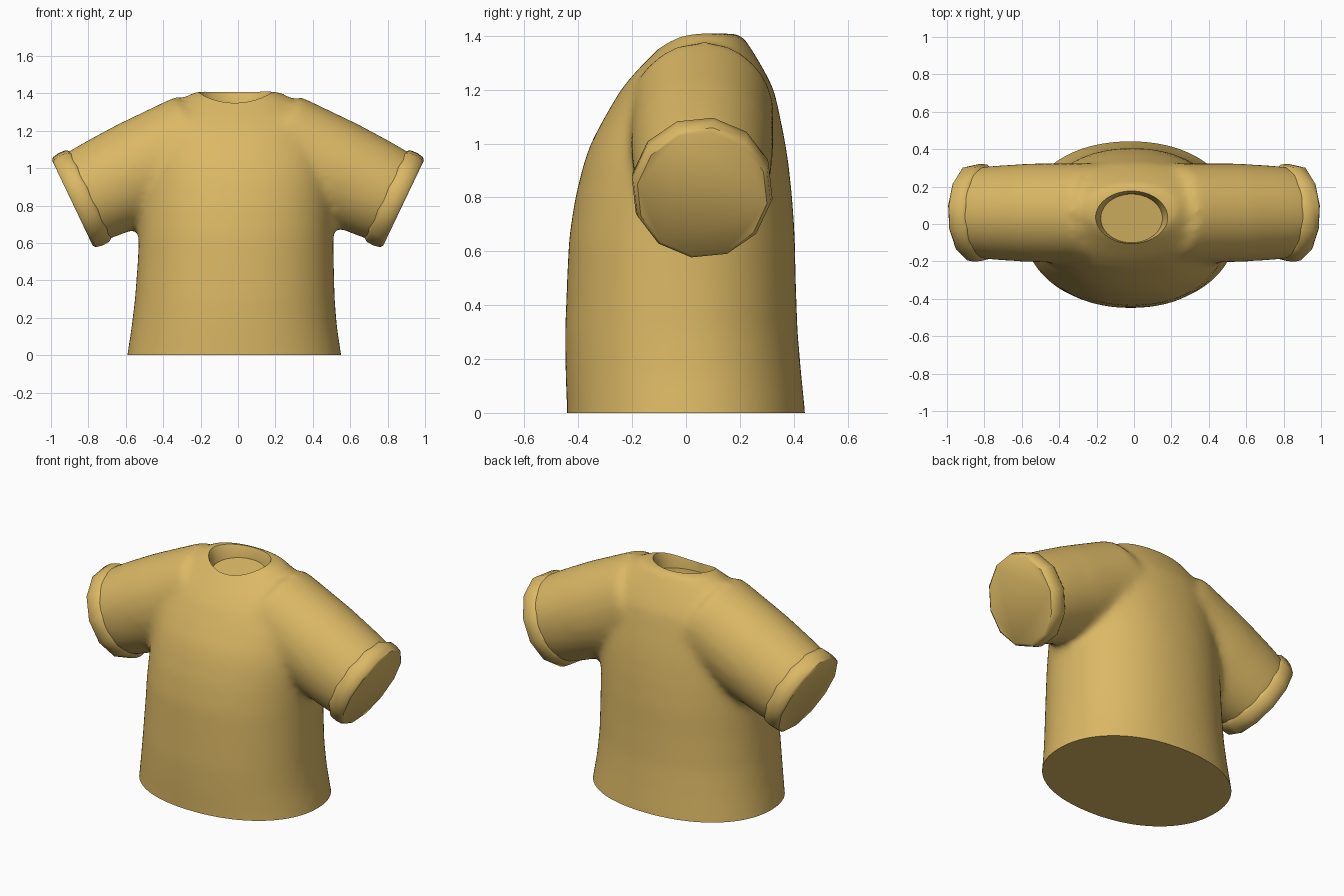
import bpy, bmesh, math
from mathutils import Vector

if "Cube" in bpy.data.objects:
    bpy.data.objects.remove(bpy.data.objects["Cube"])


def loft(name, rings):
    """Closed mesh skinned through rings of equal point count."""
    bm = bmesh.new()
    rows = [[bm.verts.new(p) for p in r] for r in rings]
    n = len(rows[0])
    for a, b in zip(rows, rows[1:]):
        for i in range(n):
            j = (i + 1) % n
            bm.faces.new((a[i], a[j], b[j], b[i]))
    bm.faces.new(rows[0])
    bm.faces.new(rows[-1])
    bmesh.ops.recalc_face_normals(bm, faces=bm.faces)
    me = bpy.data.meshes.new(name)
    bm.to_mesh(me)
    bm.free()
    ob = bpy.data.objects.new(name, me)
    bpy.context.collection.objects.link(ob)
    return ob


def oval(cx, cy, z, rx, ry, n=48, power=2.0, tilt=0.0):
    pts = []
    for i in range(n):
        t = 2 * math.pi * i / n
        c, s = math.cos(t), math.sin(t)
        x = cx + rx * math.copysign(abs(c) ** (2 / power), c)
        y = cy + ry * math.copysign(abs(s) ** (2 / power), s)
        pts.append(Vector((x, y, z + tilt * y)))
    return pts


def arm_rings(side, profile, n):
    """Rings (distance back from the sleeve opening, radius) on the sloped arm axis."""
    axis = Vector((side * 0.9, 0, -0.43)).normalized()
    up = Vector((side * 0.43, 0, 0.9)).normalized()
    end = Vector((side * 0.885, 0.06, 0.813))
    rings = []
    for t, r in profile:
        ring = []
        for i in range(n):
            a = 2 * math.pi * (i + 0.3) / n
            ring.append(end - axis * t + up * (r * math.cos(a))
                        + Vector((0, 0.955 * r * math.sin(a), 0)))
        rings.append(ring)
    return rings


def apply(ob, kind, **props):
    mod = ob.modifiers.new(kind, kind)
    for k, v in props.items():
        setattr(mod, k, v)
    bpy.context.view_layer.objects.active = ob
    bpy.ops.object.modifier_apply(modifier=mod.name)


def combine(ob, other, op):
    other.hide_render = True
    apply(ob, 'BOOLEAN', object=other, operation=op, solver='EXACT')
    bpy.data.objects.remove(other)


# Torso: z, centre x, half width, front y, back y
sections = [
    (-0.15, -0.02, 0.60, -0.44, 0.45), (0.0, -0.02, 0.573, -0.442, 0.443),
    (0.15, -0.02, 0.55, -0.448, 0.428), (0.3, -0.017, 0.535, -0.45, 0.415),
    (0.5, -0.012, 0.525, -0.442, 0.408), (0.65, -0.01, 0.52, -0.435, 0.405),
    (0.8, -0.005, 0.515, -0.412, 0.395), (0.92, 0, 0.51, -0.382, 0.382),
    (1.0, 0, 0.50, -0.355, 0.37), (1.1, 0, 0.49, -0.302, 0.35),
    (1.2, 0, 0.46, -0.243, 0.328), (1.27, 0, 0.42, -0.185, 0.292),
    (1.33, 0, 0.35, -0.125, 0.257), (1.38, -0.005, 0.28, -0.075, 0.225),
    (1.41, -0.005, 0.23, -0.04, 0.205),
]
shirt = loft("shirt", [oval(cx, (f + b) / 2, z, rx, (b - f) / 2, power=2.15)
                       for z, cx, rx, f, b in sections])

# Sleeves, fused to the torso and softened where they meet
for side in (1, -1):
    combine(shirt, loft("sleeve", arm_rings(
        side, [(0.04, 0.25), (0.1, 0.26), (0.2, 0.268), (0.4, 0.278), (0.75, 0.278)], 32)), 'UNION')
apply(shirt, 'REMESH', mode='VOXEL', voxel_size=0.02)
apply(shirt, 'SMOOTH', factor=0.5, iterations=22)

# Rolled cuffs with flat ends
for side in (1, -1):
    combine(shirt, loft("cuff", arm_rings(
        side, [(0, 0.255), (0.012, 0.27), (0.05, 0.277), (0.09, 0.274),
               (0.105, 0.262), (0.115, 0.245)], 12)), 'UNION')

# Recessed neck opening with a sloping floor
combine(shirt, loft("neck_cutter", [
    oval(-0.013, 0.03, 1.31, 0.165, 0.13, tilt=0.18),
    oval(-0.013, 0.03, 1.36, 0.175, 0.135, tilt=0.1),
    oval(-0.013, 0.03, 1.41, 0.195, 0.148),
    oval(-0.013, 0.03, 1.6, 0.20, 0.15)]), 'DIFFERENCE')

# Flat hem
combine(shirt, loft("hem_cutter", [oval(0, 0, -0.5, 2, 2), oval(0, 0, 0, 2, 2)]), 'DIFFERENCE')

# Cloth colour and shading
mat = bpy.data.materials.new("tan_cloth")
mat.diffuse_color = (0.71, 0.48, 0.13, 1)
mat.use_nodes = True
mat.node_tree.nodes["Principled BSDF"].inputs["Base Color"].default_value = mat.diffuse_color
shirt.data.materials.clear()
shirt.data.materials.append(mat)
bpy.ops.object.select_all(action='DESELECT')
shirt.select_set(True)
bpy.context.view_layer.objects.active = shirt
bpy.ops.object.shade_smooth_by_angle(angle=math.radians(40))
